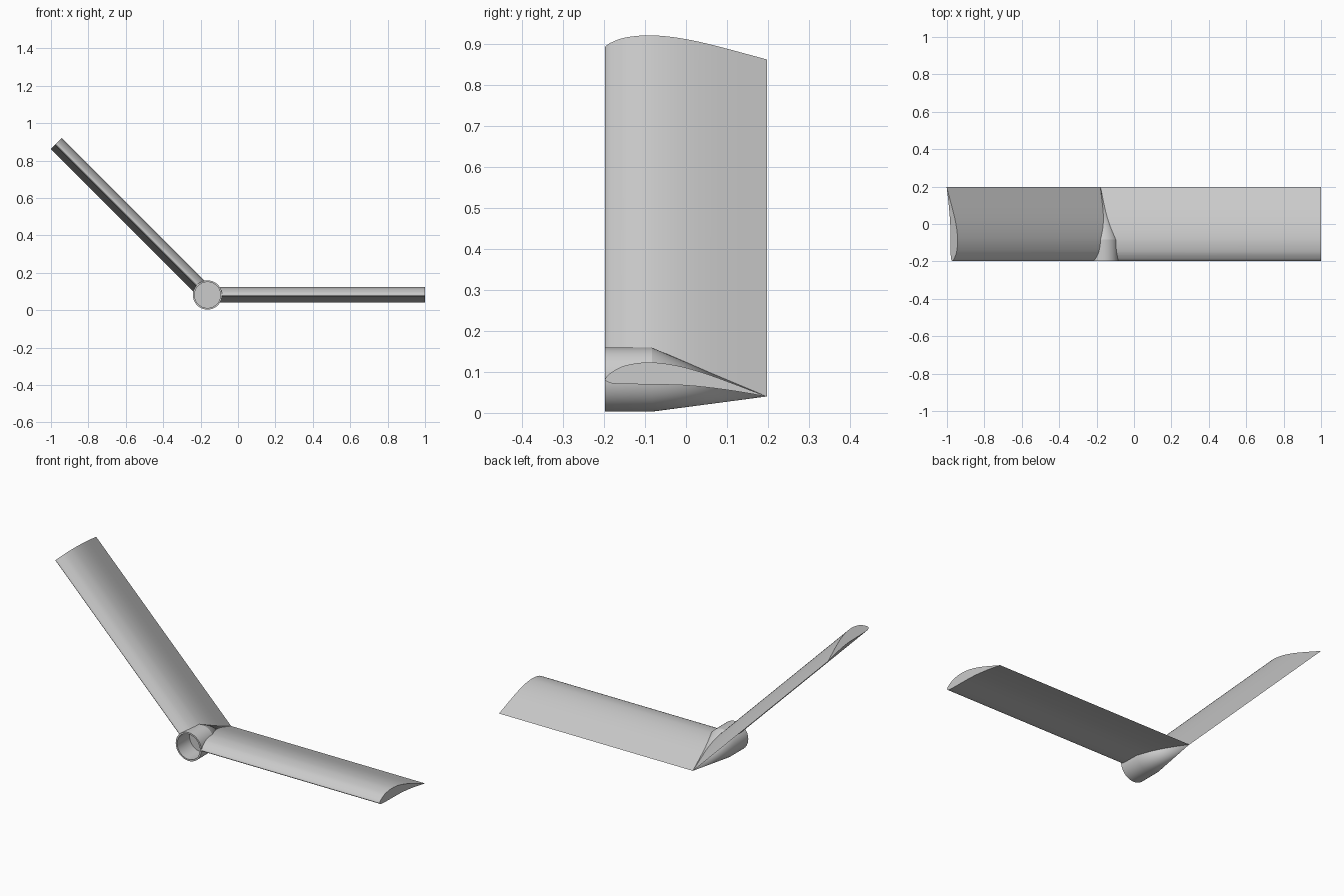
import bpy, bmesh, math
from mathutils import Vector, Matrix

if "Cube" in bpy.data.objects:
    bpy.data.objects.remove(bpy.data.objects["Cube"])

HUB = Vector((-0.163, 0, 0.081))   # hub axis, where both blades meet
FRONT, BACK, SHOULDER = -0.197, 0.197, -0.083

grey = bpy.data.materials.new("light grey")
grey.use_nodes = True
colour = (0.6, 0.6, 0.6, 1)
grey.diffuse_color = colour
grey.node_tree.nodes["Principled BSDF"].inputs["Base Color"].default_value = colour


def finish(name, bm):
    bmesh.ops.recalc_face_normals(bm, faces=bm.faces)
    mesh = bpy.data.meshes.new(name)
    bm.to_mesh(mesh)
    bm.free()
    mesh.materials.append(grey)
    obj = bpy.data.objects.new(name, mesh)
    bpy.context.collection.objects.link(obj)
    return obj


def smooth(obj, angle=35):
    bpy.ops.object.select_all(action='DESELECT')
    obj.select_set(True)
    bpy.context.view_layer.objects.active = obj
    bpy.ops.object.shade_smooth_by_angle(angle=math.radians(angle))


def spline(points, steps=4):
    """Smooth curve through the points, ends included."""
    p = [Vector(q) for q in points]
    p = [2 * p[0] - p[1]] + p + [2 * p[-1] - p[-2]]
    out = []
    for a, b, c, d in zip(p, p[1:], p[2:], p[3:]):
        for i in range(steps):
            t = i / steps
            out.append(0.5 * (2 * b + (c - a) * t + (2 * a - 5 * b + 4 * c - d) * t * t
                              + (3 * b - a - 3 * c + d) * t ** 3))
    return out + [p[-2]]


def bridge(bm, a, b):
    n = len(a)
    for i in range(n):
        bm.faces.new((a[i], a[(i + 1) % n], b[(i + 1) % n], b[i]))


# Aerofoil section (y, height): trailing edge, over the top, round the nose, underneath
SECTION = spline([(BACK, 0.04), (0.15, 0.058), (0.1, 0.077), (0.05, 0.095), (0, 0.11),
                  (-0.05, 0.12), (-0.1, 0.123), (-0.15, 0.115), (-0.18, 0.1),
                  (-0.193, 0.089), (FRONT, 0.081), (-0.19, 0.075), (-0.17, 0.071),
                  (-0.1, 0.0695), (0, 0.067), (0.1, 0.056), (BACK, 0.04)])[:-1]


def blade(name, length, direction):
    """Extruded blade, mitred at the root and capped at the tip."""
    along = Vector((math.cos(direction), 0, math.sin(direction)))
    up = Vector((abs(along.z), 0, abs(along.x)))
    bm = bmesh.new()
    root, tip = [], []
    for y, z in SECTION:
        h = z - HUB.z
        base = HUB + Vector((0, y, 0)) + up * h
        root.append(bm.verts.new(base + along * h * math.tan(math.pi / 8)))
        tip.append(bm.verts.new(base + along * length))
    bridge(bm, root, tip)
    bm.faces.new(root)
    bm.faces.new(tip)
    return finish(name, bm)


# Hub: hollow socket at the front, skewed cone running to the trailing edges
def ring(bm, radius, y, n=64):
    return [bm.verts.new(HUB + Vector((radius * math.cos(k * math.tau / n), y,
                                       radius * math.sin(k * math.tau / n))))
            for k in range(n)]


OUTER, INNER, FLOOR = 0.078, 0.069, -0.09
bm = bmesh.new()
loops = [ring(bm, r, y) for r, y in ((INNER, FLOOR), (INNER, FRONT),
                                     (OUTER, FRONT), (OUTER, SHOULDER))]
bm.faces.new(loops[0])
for a, b in zip(loops, loops[1:]):
    bridge(bm, a, b)
apex = bm.verts.new((-0.179, BACK, 0.04))
last = loops[-1]
for i, v in enumerate(last):
    bm.faces.new((v, last[(i + 1) % len(last)], apex))
hub = finish("hub", bm)
smooth(hub, 20)

# Cutter that keeps the socket clear of the blade roots
bm = bmesh.new()
near, far = ring(bm, INNER + 0.002, FRONT - 0.1), ring(bm, INNER + 0.002, FLOOR)
bridge(bm, near, far)
bm.faces.new(near)
bm.faces.new(far)
cutter = finish("socket_cutter", bm)

# Blades: one level, one raised
for part in (blade("level_blade", 1 - HUB.x, 0),
             blade("raised_blade", 1.145, math.radians(135))):
    cut = part.modifiers.new("socket", 'BOOLEAN')
    cut.operation, cut.solver, cut.object = 'DIFFERENCE', 'EXACT', cutter
    bpy.context.view_layer.objects.active = part
    bpy.ops.object.modifier_apply(modifier=cut.name)
    smooth(part)

bpy.data.objects.remove(cutter)
